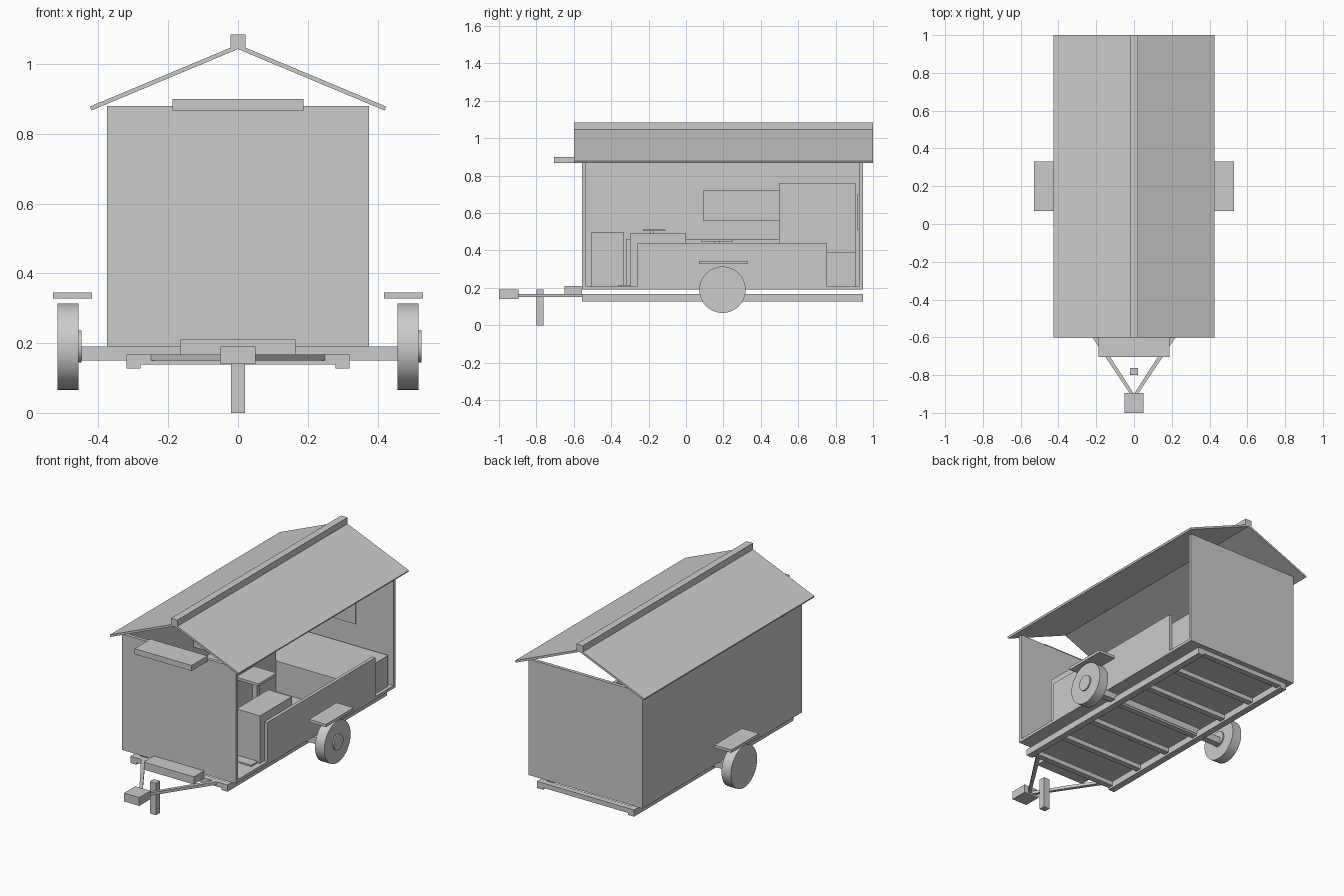
import bpy
import math
from mathutils import Vector

cube = bpy.data.objects.get("Cube")
if cube:
    bpy.data.objects.remove(cube, do_unlink=True)

grey = bpy.data.materials.new("plain_grey")
grey.use_nodes = True
tone = (0.6, 0.6, 0.6, 1)
grey.diffuse_color = tone
grey.node_tree.nodes["Principled BSDF"].inputs["Base Color"].default_value = tone


def box(name, x, y, z):
    """Box from its low and high limits along each axis."""
    lo, hi = Vector((x[0], y[0], z[0])), Vector((x[1], y[1], z[1]))
    bpy.ops.mesh.primitive_cube_add(size=1)
    ob = bpy.context.object
    ob.name = name
    for v in ob.data.vertices:
        v.co = (lo + hi) / 2 + v.co * (hi - lo)
    ob.data.materials.append(grey)
    return ob


def disc(name, x, y, z, radius):
    """Cylinder lying along x."""
    bpy.ops.mesh.primitive_cylinder_add(
        vertices=48, radius=radius, depth=x[1] - x[0],
        location=(sum(x) / 2, y, z), rotation=(0, math.pi / 2, 0))
    ob = bpy.context.object
    ob.name = name
    ob.data.materials.append(grey)
    bpy.ops.object.shade_smooth_by_angle()
    return ob


def prism(name, outline, axis, low, high):
    """Extrude a flat outline along y or z."""
    n = len(outline)
    verts = []
    for level in (low, high):
        for a, b in outline:
            verts.append((a, level, b) if axis == "y" else (a, b, level))
    faces = [tuple(range(n)), tuple(range(n, 2 * n))]
    faces += [(i, (i + 1) % n, (i + 1) % n + n, i + n) for i in range(n)]
    mesh = bpy.data.meshes.new(name)
    mesh.from_pydata(verts, [], faces)
    ob = bpy.data.objects.new(name, mesh)
    bpy.context.collection.objects.link(ob)
    mesh.materials.append(grey)
    # consistent outward normals
    bpy.context.view_layer.objects.active = ob
    bpy.ops.object.mode_set(mode="EDIT")
    bpy.ops.mesh.select_all(action="SELECT")
    bpy.ops.mesh.normals_make_consistent(inside=False)
    bpy.ops.object.mode_set(mode="OBJECT")
    return ob


BODY_Y = (-0.555, 0.945)
WALL_Z = (0.19, 0.88)
SIDES = (("left", 1), ("right", -1))

# Body shell, open on one long side
box("floor", (-0.375, 0.375), BODY_Y, (0.19, 0.207))
box("front_wall", (-0.375, 0.375), (-0.555, -0.535), WALL_Z)
box("back_wall", (-0.375, 0.375), (0.925, 0.945), WALL_Z)
box("side_wall", (-0.375, -0.355), BODY_Y, WALL_Z)
box("low_side_panel", (0.355, 0.375), (-0.26, 0.755), (0.19, 0.44))

# Roof
for side, s in SIDES:
    slope = [(0, 1.043), (0, 1.056), (s * 0.425, 0.878), (s * 0.42, 0.867)]
    prism(side + "_roof", slope, "y", -0.6, 1.0)
box("roof_ridge", (-0.021, 0.021), (-0.6, 1.0), (1.045, 1.085))
box("front_awning", (-0.188, 0.188), (-0.705, -0.555), (0.867, 0.9))

# Chassis
for side, s in SIDES:
    rail = sorted((s * 0.28, s * 0.32))
    box(side + "_rail", rail, BODY_Y, (0.127, 0.167))
    arm = [(s * 0.222, -0.555), (s * 0.25, -0.555), (s * 0.02, -0.9), (0, -0.9)]
    prism(side + "_tow_arm", arm, "z", 0.15, 0.167)
BARS = 7
for i in range(BARS):
    y = BODY_Y[0] + i * (1.5 - 0.035) / (BARS - 1)
    box("cross_bar", (-0.28, 0.28), (y, y + 0.035), (0.139, 0.167))
box("coupler", (-0.05, 0.05), (-1.0, -0.895), (0.14, 0.19))
box("jack_stand", (-0.02, 0.02), (-0.8, -0.762), (0, 0.19))
box("front_step", (-0.165, 0.165), (-0.65, -0.555), (0.165, 0.21))

# Wheels, fenders and axle
box("axle", (-0.46, 0.46), (0.175, 0.215), (0.15, 0.19))
for side, s in SIDES:
    tyre = sorted((s * 0.457, s * 0.518))
    disc(side + "_wheel", tyre, 0.195, 0.19, 0.124)
    disc(side + "_hub", (tyre[1] - 0.01, tyre[1] + 0.008), 0.195, 0.19, 0.046)
    box(side + "_fender", sorted((s * 0.418, s * 0.53)), (0.07, 0.33), (0.328, 0.345))

# Interior furniture
box("corner_cabinet", (-0.355, -0.1), (-0.505, -0.335), (0.207, 0.5))
box("counter", (-0.355, -0.1), (-0.32, 0.5), (0.207, 0.46))
box("tall_cupboard", (-0.355, -0.17), (0.5, 0.905), (0.207, 0.76))
box("wall_cupboard", (-0.355, -0.2), (0.09, 0.5), (0.56, 0.72))
box("bench", (0.2, 0.355), (-0.3, 0.0), (0.207, 0.49))
box("bed", (-0.17, 0.355), (0.5, 0.905), (0.207, 0.39))
box("stool_seat", (-0.07, 0.08), (0.08, 0.25), (0.447, 0.462))
box("stool_post", (-0.01, 0.02), (0.15, 0.18), (0.207, 0.447))
box("tap_post", (-0.31, -0.295), (-0.19, -0.175), (0.46, 0.51))
box("tap_spout", (-0.31, -0.22), (-0.23, -0.11), (0.505, 0.513))
box("floor_mat", (0.2, 0.34), (-0.36, -0.26), (0.207, 0.216))
box("back_wall_board", (-0.13, 0.13), (0.917, 0.925), (0.51, 0.7))
